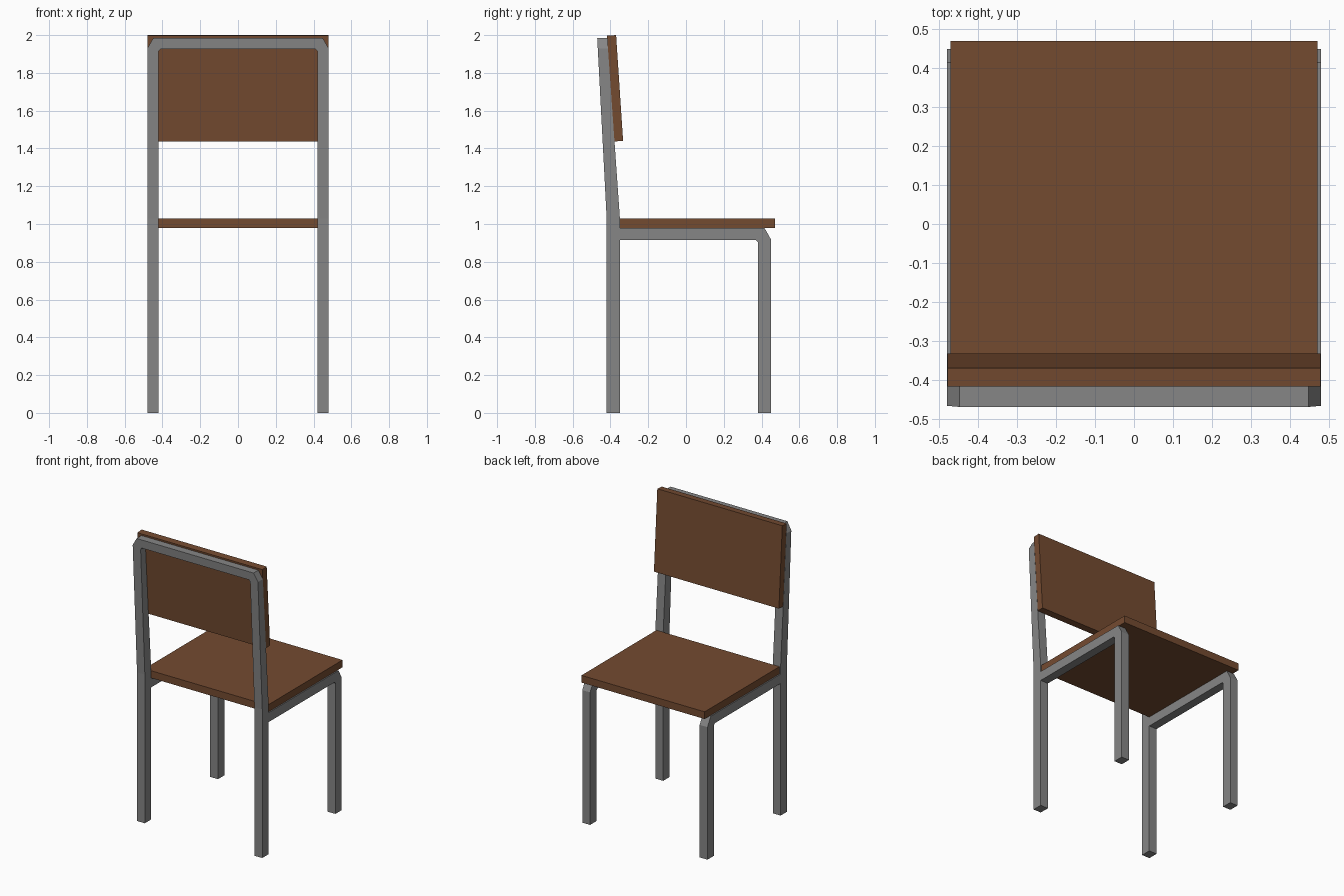
import bpy, bmesh

if "Cube" in bpy.data.objects:
    bpy.data.objects.remove(bpy.data.objects["Cube"])


def material(name, rgb):
    m = bpy.data.materials.new(name)
    m.diffuse_color = (*rgb, 1)
    m.use_nodes = True
    m.node_tree.nodes["Principled BSDF"].inputs["Base Color"].default_value = m.diffuse_color
    return m


WOOD = material("brown wood", (0.175, 0.07, 0.03))
METAL = material("grey metal", (0.24, 0.24, 0.24))


def loft(name, rings, mat):
    """Join four-cornered rings into a closed bar."""
    bm = bmesh.new()
    loops = [[bm.verts.new(p) for p in r] for r in rings]
    for a, b in zip(loops, loops[1:]):
        for i in range(4):
            j = (i + 1) % 4
            bm.faces.new((a[i], a[j], b[j], b[i]))
    bm.faces.new(loops[0])
    bm.faces.new(loops[-1])
    bmesh.ops.recalc_face_normals(bm, faces=bm.faces)
    me = bpy.data.meshes.new(name)
    bm.to_mesh(me)
    bm.free()
    me.materials.append(mat)
    ob = bpy.data.objects.new(name, me)
    bpy.context.collection.objects.link(ob)
    return ob


def depth(z):
    """Back and front y of the rear frame, leaning back above the seat."""
    t = max(0, (z - 1.03) / (1.985 - 1.03))
    return -0.42 - 0.05 * t, -0.35 - 0.067 * t


# Rear frame: both back legs and the top bar as one bent tube
half = [((0.48, 0), (0.42, 0)), ((0.48, 1.03), (0.42, 1.03)),
        ((0.48, 1.93), (0.42, 1.915)), ((0.448, 1.985), (0.41, 1.927))]
path = [(1, s) for s in half] + [(-1, s) for s in reversed(half)]
rings = []
for side, ((xo, zo), (xi, zi)) in path:
    (bo, fo), (bi, fi) = depth(zo), depth(zi)
    rings.append([(side * xo, bo, zo), (side * xo, fo, zo),
                  (side * xi, fi, zi), (side * xi, bi, zi)])
loft("rear_frame", rings, METAL)

# Front legs, each bending into a seat rail
leg = [((0.45, 0), (0.38, 0)), ((0.45, 0.918), (0.38, 0.905)),
       ((0.415, 0.98), (0.37, 0.915)), ((-0.35, 0.98), (-0.35, 0.915))]
for side, label in ((1, "right"), (-1, "left")):
    loft("front_leg_and_rail_" + label,
         [[(side * 0.48, *o), (side * 0.42, *o), (side * 0.42, *i), (side * 0.48, *i)]
          for o, i in leg], METAL)


def board(name, w, section):
    loft(name, [[(x, y, z) for y, z in section] for x in (-w, w)], WOOD)


# Seat and tilted backrest
board("seat", 0.472, [(-0.35, 0.98), (0.47, 0.98), (0.47, 1.03), (-0.35, 1.03)])
board("backrest", 0.479, [(-0.381, 1.437), (-0.333, 1.44), (-0.37, 2.0), (-0.418, 1.997)])
